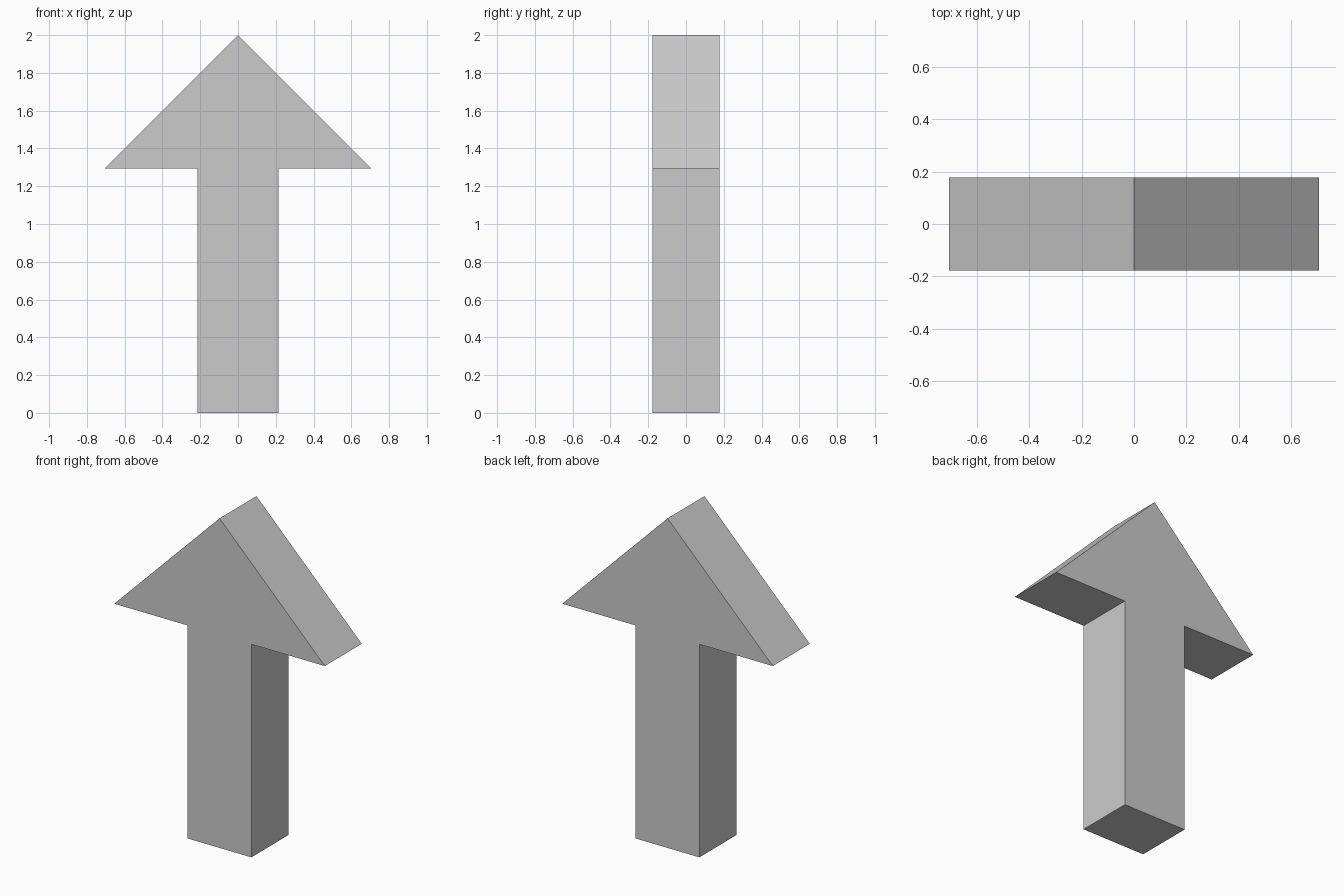
import bpy
import bmesh

if "Cube" in bpy.data.objects:
    bpy.data.objects.remove(bpy.data.objects["Cube"])

HEAD_HALF = 0.707    # half width of the arrow head
HEAD_BASE = 1.293    # height where the head meets the shaft
SHAFT_HALF = 0.214   # half width of the shaft
DEPTH = 0.354        # thickness along y
TOP = 2.0

# Right half of the outline from bottom to shoulder, mirrored around the tip
right = [(SHAFT_HALF, 0), (SHAFT_HALF, HEAD_BASE), (HEAD_HALF, HEAD_BASE)]
outline = right + [(0, TOP)] + [(-x, z) for x, z in reversed(right)]

# Arrow: front face extruded straight back
bm = bmesh.new()
front = bm.faces.new([bm.verts.new((x, -DEPTH / 2, z)) for x, z in outline])
extruded = bmesh.ops.extrude_face_region(bm, geom=[front], use_keep_orig=True)
back_verts = [g for g in extruded["geom"] if isinstance(g, bmesh.types.BMVert)]
bmesh.ops.translate(bm, verts=back_verts, vec=(0, DEPTH, 0))
bmesh.ops.recalc_face_normals(bm, faces=bm.faces)

mesh = bpy.data.meshes.new("arrow")
bm.to_mesh(mesh)
bm.free()
arrow = bpy.data.objects.new("arrow", mesh)
bpy.context.collection.objects.link(arrow)
